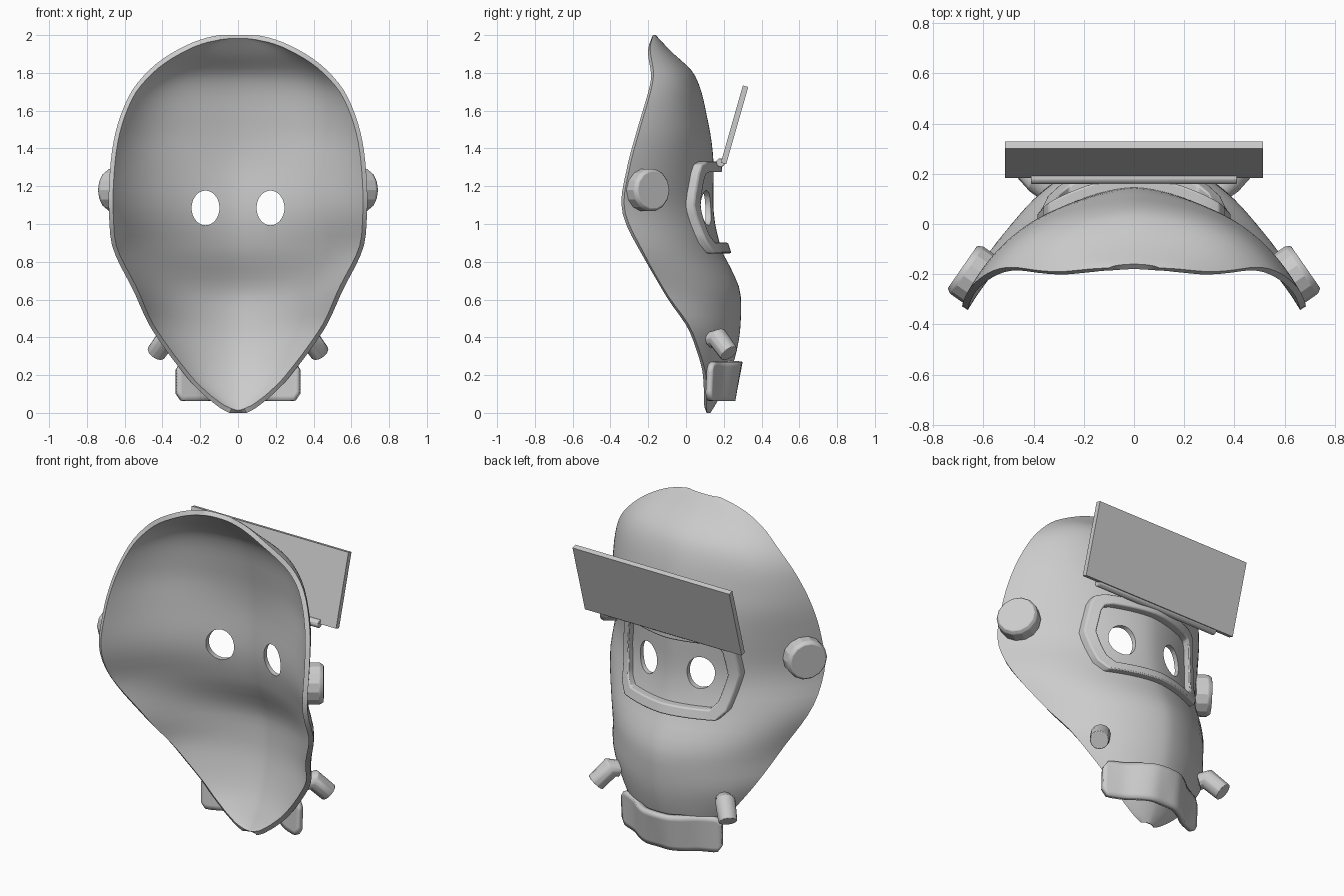
import bpy, bmesh, math
from mathutils import Vector

if "Cube" in bpy.data.objects:
    bpy.data.objects.remove(bpy.data.objects["Cube"])

# ---------- helpers ----------
def curve(table):
    """Smooth interpolation through (z, value) pairs."""
    n = len(table)
    def slope(i):
        a, b = table[max(i - 1, 0)], table[min(i + 1, n - 1)]
        return (b[1] - a[1]) / (b[0] - a[0])
    def f(z):
        z = min(max(z, table[0][0]), table[-1][0])
        i = next(k for k in range(n - 1) if z <= table[k + 1][0])
        (z0, v0), (z1, v1) = table[i], table[i + 1]
        h = z1 - z0
        t = (z - z0) / h
        return ((2*t**3 - 3*t**2 + 1) * v0 + (t**3 - 2*t**2 + t) * h * slope(i)
                + (3*t**2 - 2*t**3) * v1 + (t**3 - t**2) * h * slope(i + 1))
    return f

def make(name, verts, faces, bevel=0):
    me = bpy.data.meshes.new(name)
    me.from_pydata([tuple(v) for v in verts], [], faces)
    ob = bpy.data.objects.new(name, me)
    bpy.context.collection.objects.link(ob)
    if bevel:
        bm = bmesh.new()
        bm.from_mesh(me)
        bmesh.ops.recalc_face_normals(bm, faces=bm.faces)
        bm.to_mesh(me)
        bm.free()
        b = ob.modifiers.new("bevel", 'BEVEL')
        b.width, b.segments, b.limit_method = bevel, 2, 'ANGLE'
    return ob

def activate(ob):
    bpy.ops.object.select_all(action='DESELECT')
    ob.select_set(True)
    bpy.context.view_layer.objects.active = ob

def smooth(ob, deg=35):
    activate(ob)
    bpy.ops.object.shade_smooth_by_angle(angle=math.radians(deg))

def tube(name, path, radii, sides):
    """Straight or mitred tube through the path points."""
    path = [Vector(p) for p in path]
    verts, faces = [], []
    for i, p in enumerate(path):
        d = (path[min(i + 1, len(path) - 1)] - path[max(i - 1, 0)]).normalized()
        a = d.cross(Vector((0, 0, 1))).normalized()
        b = d.cross(a)
        for k in range(sides):
            t = 2 * math.pi * k / sides
            verts.append(p + radii[i] * (math.cos(t) * a + math.sin(t) * b))
    for i in range(len(path) - 1):
        for k in range(sides):
            m = (k + 1) % sides
            faces.append((i*sides + k, i*sides + m, (i+1)*sides + m, (i+1)*sides + k))
    faces += [tuple(range(sides))[::-1], tuple(range(len(verts) - sides, len(verts)))]
    return make(name, verts, faces, bevel=.004)

# ---------- mask surface: half width, rim depth, centre depth by height ----------
width = curve([(0, .045), (.02, .085), (.045, .12), (.085, .17), (.175, .26), (.44, .455), (.65, .555),
               (.87, .662), (1.05, .683), (1.2, .683), (1.4, .665), (1.55, .63), (1.7, .565), (1.8, .485),
               (1.88, .39), (1.95, .265), (1.985, .17), (2, .1)])
rim = curve([(0, .11), (.2, .105), (.33, .07), (.465, .015), (.62, -.095), (.84, -.22), (1.075, -.325),
             (1.29, -.3), (1.5, -.245), (1.71, -.185), (1.8, -.172), (1.93, -.19), (2, -.175)])
ridge = curve([(0, .13), (.06, .165), (.2, .23), (.36, .275), (.49, .29), (.65, .285), (.77, .235),
               (.86, .19), (1.05, .148), (1.34, .145), (1.55, .115), (1.79, .045), (1.92, -.085), (2, -.16)])
blend = curve([(0, .75), (.3, .8), (.5, .78), (.7, .7), (1.05, .77), (1.3, .72), (1.5, .6), (2, .5)])

def depth(x, z):
    u = min(abs(x) / width(z), 1)
    a = blend(z)
    return rim(z) + (ridge(z) - rim(z)) * (1 - a * u**1.65 - (1 - a) * u**5)

R, C = 56, 48
verts, faces = [], []
for i in range(R + 1):
    z = 1 - math.cos(math.pi * i / R)
    for j in range(C + 1):
        s = 2 * j / C - 1
        x = width(z) * (.4 * s + .6 * math.sin(s * math.pi / 2))
        verts.append((x, depth(x, z), z))
for i in range(R):
    for j in range(C):
        k = i * (C + 1) + j
        faces.append((k, k + C + 1, k + C + 2, k + 1))
mask = make("mask_shell", verts, faces)
sol = mask.modifiers.new("thickness", 'SOLIDIFY')
sol.thickness, sol.offset = .027, -1

# eye holes
for s in (-1, 1):
    bpy.ops.mesh.primitive_cylinder_add(vertices=28, radius=1, depth=.6, location=(s*.172, .1, 1.085),
                                        rotation=(math.pi/2, 0, 0))
    cutter = bpy.context.object
    cutter.scale = (.074, .092, 1)
    cutter.hide_render = True
    mod = mask.modifiers.new("eye", 'BOOLEAN')
    mod.operation, mod.object, mod.solver = 'DIFFERENCE', cutter, 'EXACT'
    activate(mask)
    for m in [m.name for m in mask.modifiers]:
        bpy.ops.object.modifier_apply(modifier=m)
    bpy.data.objects.remove(cutter)
smooth(mask)

# ---------- goggle frame hugging the face ----------
half = [(0, 1.33), (.29, 1.33), (.34, 1.315), (.36, 1.27), (.385, 1.1), (.345, .9), (.30, .845), (0, .845)]
loop = half + [(-x, z) for x, z in half[-2:0:-1]]
pts = []
for (x0, z0), (x1, z1) in zip(loop, loop[1:] + loop[:1]):
    n = max(1, round(math.hypot(x1 - x0, z1 - z0) / .05))
    pts += [(x0 + (x1 - x0)*k/n, z0 + (z1 - z0)*k/n) for k in range(n)]
verts, faces = [], []
for x, z in pts:
    xi, zi = x * .85, 1.09 + (z - 1.09) * .77
    yo, yi = depth(x, z), depth(xi, zi)
    verts += [(x, yo - .025, z), (x, yo + .045, z), (xi, yi + .045, zi), (xi, yi - .02, zi)]
n = len(pts)
for i in range(n):
    a, b = 4 * i, 4 * ((i + 1) % n)
    faces += [(a + k, a + (k + 1) % 4, b + (k + 1) % 4, b + k) for k in range(4)]
smooth(make("goggle_frame", verts, faces, bevel=.008))

# ---------- raised visor plate with hinge ----------
bpy.ops.mesh.primitive_cube_add(size=1)
visor = bpy.context.object
visor.name = "visor_plate"
visor.scale = (1.03, .03, .425)
visor.rotation_euler = (-math.atan2(.117, .41), 0, 0)
visor.location = (0, .257, 1.525)
smooth(tube("visor_hinge", [(-.41, .183, 1.325), (.41, .183, 1.325)], [.024, .024], 10))

for s, side in ((-1, "left"), (1, "right")):
    # ear knob
    nrm = Vector((s*.82, .57, 0))
    face = Vector((s*.684, -.172, 1.18))
    smooth(tube("ear_knob_" + side, [face - .09*nrm, face - .02*nrm, face], [.115, .115, .102], 14), 25)
    # breathing tube elbow
    smooth(tube("breather_tube_" + side, [(s*.342, .133, .385), (s*.376, .168, .398), (s*.435, .228, .315)],
                [.046, .056, .052], 12))

# ---------- chin guard: bulging middle, flared wings ----------
bow = curve([(0, .3), (.08, .29), (.15, .25), (.21, .2), (.27, .168), (.33, .14)])
verts, faces = [], []
N, M = 28, 8
for i in range(N + 1):
    x = -.33 + .66 * i / N
    e = max(0, abs(x) - .29) / .04
    r = .04 * (1 - math.sqrt(max(0, 1 - e * e)))
    lo, hi = .062 + r, .27 - r
    for j in range(M + 1):
        z = lo + (hi - lo) * j / M
        verts.append((x, bow(abs(x)) - .04 * (1 - j / M) * (1 - 2.5 * abs(x)), z))
for i in range(N):
    for j in range(M):
        k = i * (M + 1) + j
        faces.append((k, k + 1, k + M + 2, k + M + 1))
chin = make("chin_guard", verts, faces)
if chin.data.polygons[N * M // 2].normal.y < 0:
    chin.data.flip_normals()
sol = chin.modifiers.new("thickness", 'SOLIDIFY')
sol.thickness, sol.offset = .032, -1
smooth(chin)
